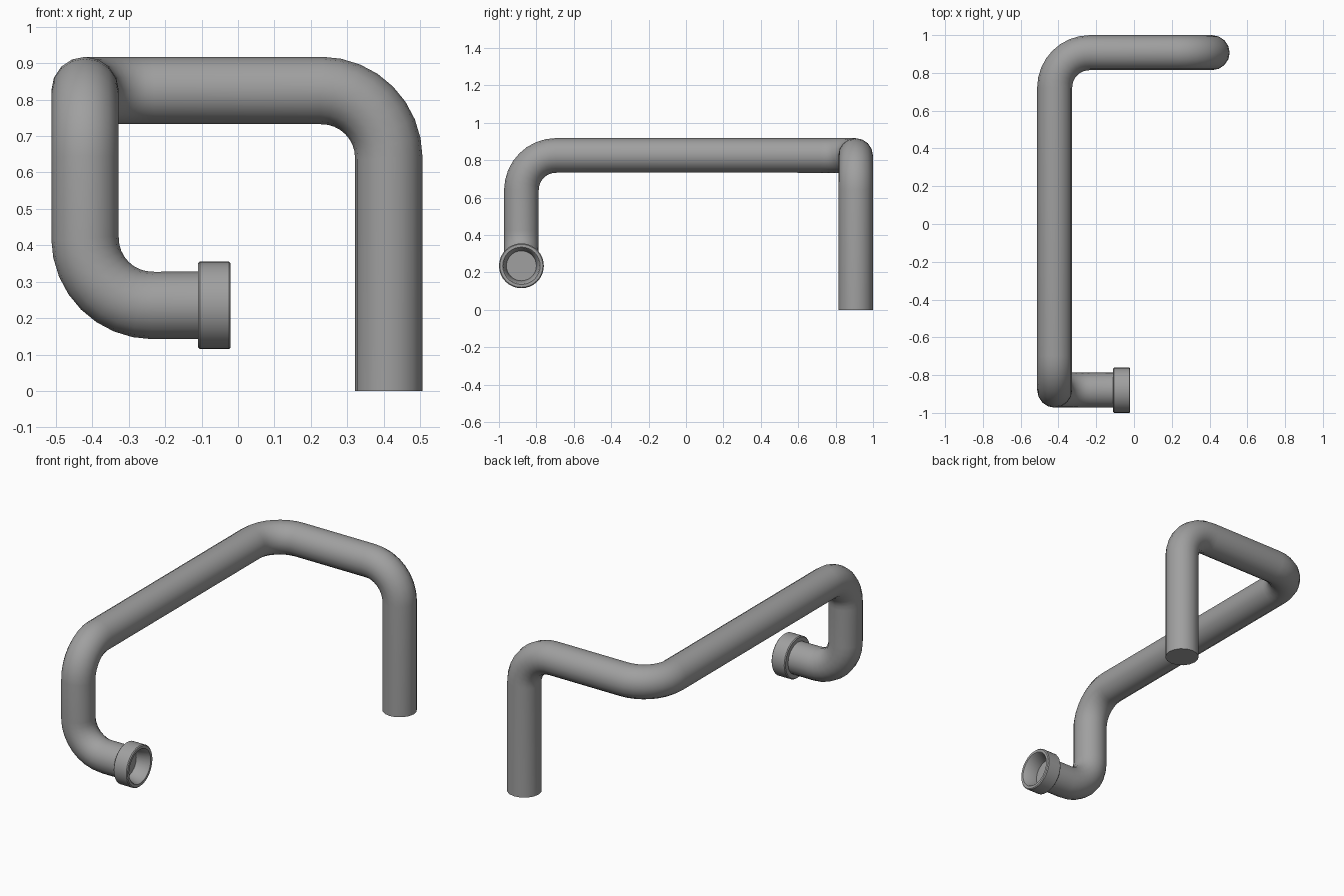
import bpy
import math
from mathutils import Vector

if "Cube" in bpy.data.objects:
    bpy.data.objects.remove(bpy.data.objects["Cube"], do_unlink=True)

steel = bpy.data.materials.new("grey_metal")
steel.use_nodes = True
steel.diffuse_color = (0.35, 0.35, 0.35, 1)
steel.node_tree.nodes["Principled BSDF"].inputs["Base Color"].default_value = (0.35, 0.35, 0.35, 1)

PIPE_RADIUS = 0.0925
BEND_RADIUS = 0.185
BEND_STEPS = 8


def select_only(obj):
    bpy.ops.object.select_all(action="DESELECT")
    obj.select_set(True)
    bpy.context.view_layer.objects.active = obj


def finish(obj):
    obj.data.materials.clear()
    obj.data.materials.append(steel)
    select_only(obj)
    bpy.ops.object.shade_smooth_by_angle(angle=math.radians(35))


def rounded_path(corners):
    """Replace each inner corner with a circular bend."""
    points = [corners[0]]
    for before, corner, after in zip(corners, corners[1:], corners[2:]):
        a = (before - corner).normalized()
        b = (after - corner).normalized()
        centre = corner + (a + b) * BEND_RADIUS
        for i in range(BEND_STEPS + 1):
            t = math.pi / 2 * i / BEND_STEPS
            points.append(centre - (b * math.cos(t) + a * math.sin(t)) * BEND_RADIUS)
    return points + [corners[-1]]


# Bent pipe: from the collar, up, back, across and down to the floor
corners = [Vector(c) for c in (
    (-0.10, -0.88, 0.235), (-0.42, -0.88, 0.235), (-0.42, -0.88, 0.825),
    (-0.42, 0.907, 0.825), (0.414, 0.907, 0.825), (0.414, 0.907, 0))]
path = rounded_path(corners)
curve = bpy.data.curves.new("bent_pipe", "CURVE")
curve.dimensions = "3D"
curve.bevel_depth = PIPE_RADIUS
curve.bevel_resolution = 6
curve.use_fill_caps = True
spline = curve.splines.new("POLY")
spline.points.add(len(path) - 1)
for point, position in zip(spline.points, path):
    point.co = (*position, 1)
pipe = bpy.data.objects.new("bent_pipe", curve)
bpy.context.collection.objects.link(pipe)
select_only(pipe)
bpy.ops.object.convert(target="MESH")
finish(bpy.context.object)

# End collar: a turned ring with softened rims and a tapered bore
profile = [(-0.11, 0.08), (-0.11, 0.115), (-0.105, 0.12), (-0.025, 0.12),
           (-0.02, 0.115), (-0.02, 0.10), (-0.025, 0.095), (-0.095, 0.08)]
SIDES = 32
verts = []
for i in range(SIDES):
    angle = math.tau * i / SIDES
    verts += [(x, -0.88 + r * math.cos(angle), 0.235 + r * math.sin(angle)) for x, r in profile]
n = len(profile)
faces = []
for i in range(SIDES):
    j = (i + 1) % SIDES
    for k in range(n):
        m = (k + 1) % n
        faces.append((i * n + k, i * n + m, j * n + m, j * n + k))
mesh = bpy.data.meshes.new("end_collar")
mesh.from_pydata(verts, [], faces)
collar = bpy.data.objects.new("end_collar", mesh)
bpy.context.collection.objects.link(collar)
select_only(collar)
bpy.ops.object.mode_set(mode="EDIT")
bpy.ops.mesh.select_all(action="SELECT")
bpy.ops.mesh.normals_make_consistent(inside=False)
bpy.ops.object.mode_set(mode="OBJECT")
finish(collar)
